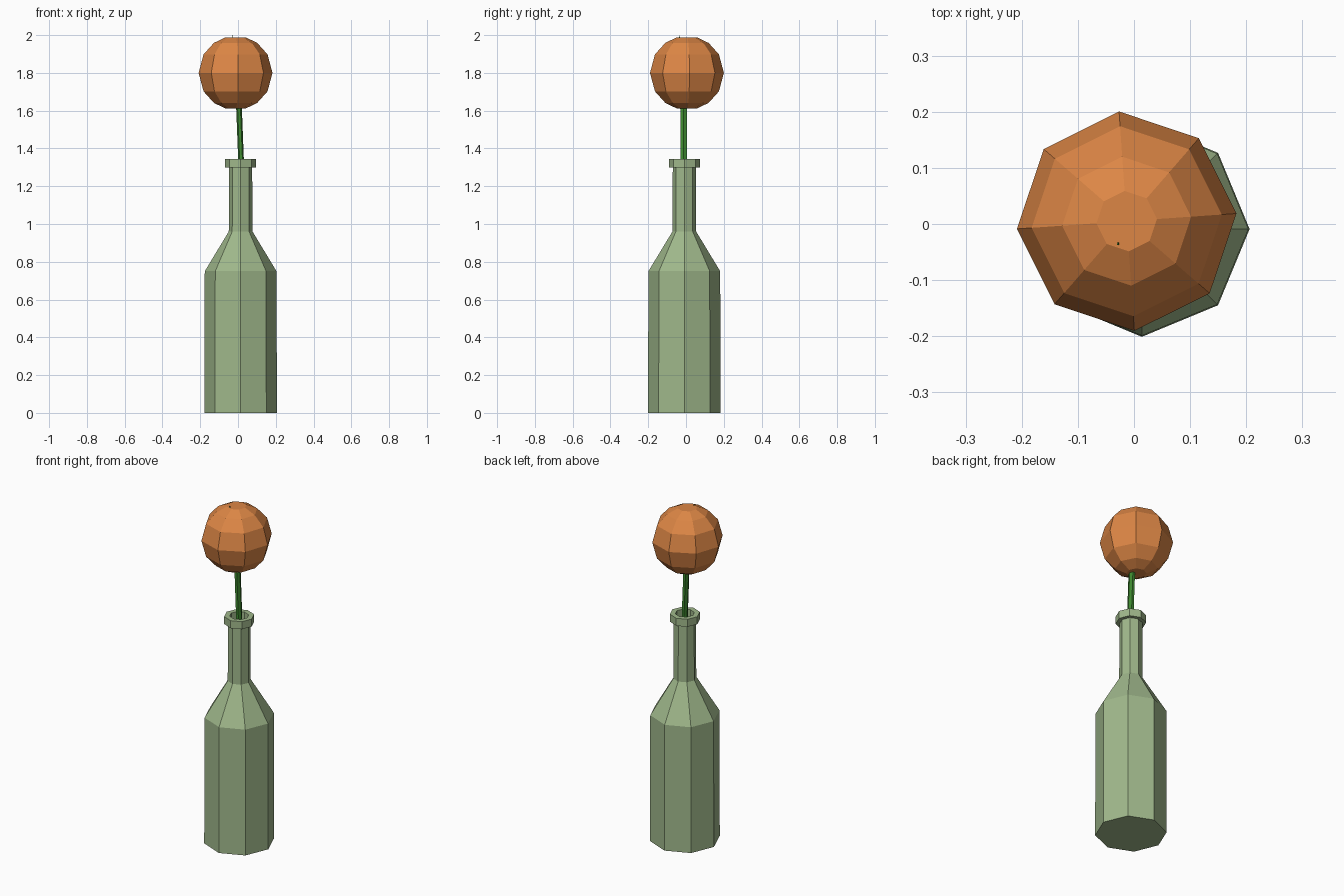
import bpy, bmesh, math
from mathutils import Vector

if "Cube" in bpy.data.objects:
    bpy.data.objects.remove(bpy.data.objects["Cube"])


def material(name, rgb):
    m = bpy.data.materials.new(name)
    m.diffuse_color = (*rgb, 1)
    m.use_nodes = True
    m.node_tree.nodes["Principled BSDF"].inputs["Base Color"].default_value = m.diffuse_color
    return m


def loft(name, rings, sides, mat, turn=0.0):
    """Flat-faced tube through rings of (x, y, z, radius_x, radius_y), capped at both ends."""
    bm = bmesh.new()
    loops = []
    for x, y, z, rx, ry in rings:
        loop = []
        for i in range(sides):
            a = turn + i * math.tau / sides
            loop.append(bm.verts.new(Vector((x + rx * math.cos(a), y + ry * math.sin(a), z))))
        loops.append(loop)
    for low, high in zip(loops, loops[1:]):
        for i in range(sides):
            j = (i + 1) % sides
            bm.faces.new((low[i], low[j], high[j], high[i]))
    bm.faces.new(loops[0][::-1])
    bm.faces.new(loops[-1])
    me = bpy.data.meshes.new(name)
    bm.to_mesh(me)
    bm.free()
    me.materials.append(mat)
    ob = bpy.data.objects.new(name, me)
    bpy.context.collection.objects.link(ob)
    return ob


glass = material("sage green glass", (0.35, 0.48, 0.26))
orange = material("orange petals", (0.72, 0.24, 0.06))
green = material("stem green", (0.05, 0.26, 0.03))

# Bottle: outer profile, lip, then back down inside the neck
bx, by = 0.014, -0.009
profile = [(0.192, 0), (0.190, 0.75), (0.063, 0.96), (0.061, 1.30), (0.082, 1.30),
           (0.082, 1.345), (0.052, 1.345), (0.048, 1.0)]
loft("bottle", [(bx, by, z, r, r) for r, z in profile], 8, glass)

# Stem: thin, slightly bent, its tip just piercing the flower top
path = [(0.02, -0.012, 1.0, 1), (0.016, -0.012, 1.34, 1), (0.006, -0.012, 1.6, 1),
        (-0.012, -0.022, 1.8, 0.8), (-0.029, -0.036, 1.997, 0.1)]
loft("stem", [(x, y, z, 0.015 * s, 0.021 * s) for x, y, z, s in path], 6, green)

# Flower head: eight-sided ball with flat ends
R = 0.196
lats = [-74, -54, -30, 0, 30, 54, 74]
rings = []
for d in lats:
    a = math.radians(d)
    r = R * math.cos(a)
    rings.append((-0.013, 0.005, 1.80 + R * math.sin(a), r, r))
loft("flower_head", rings, 8, orange, math.radians(4))
